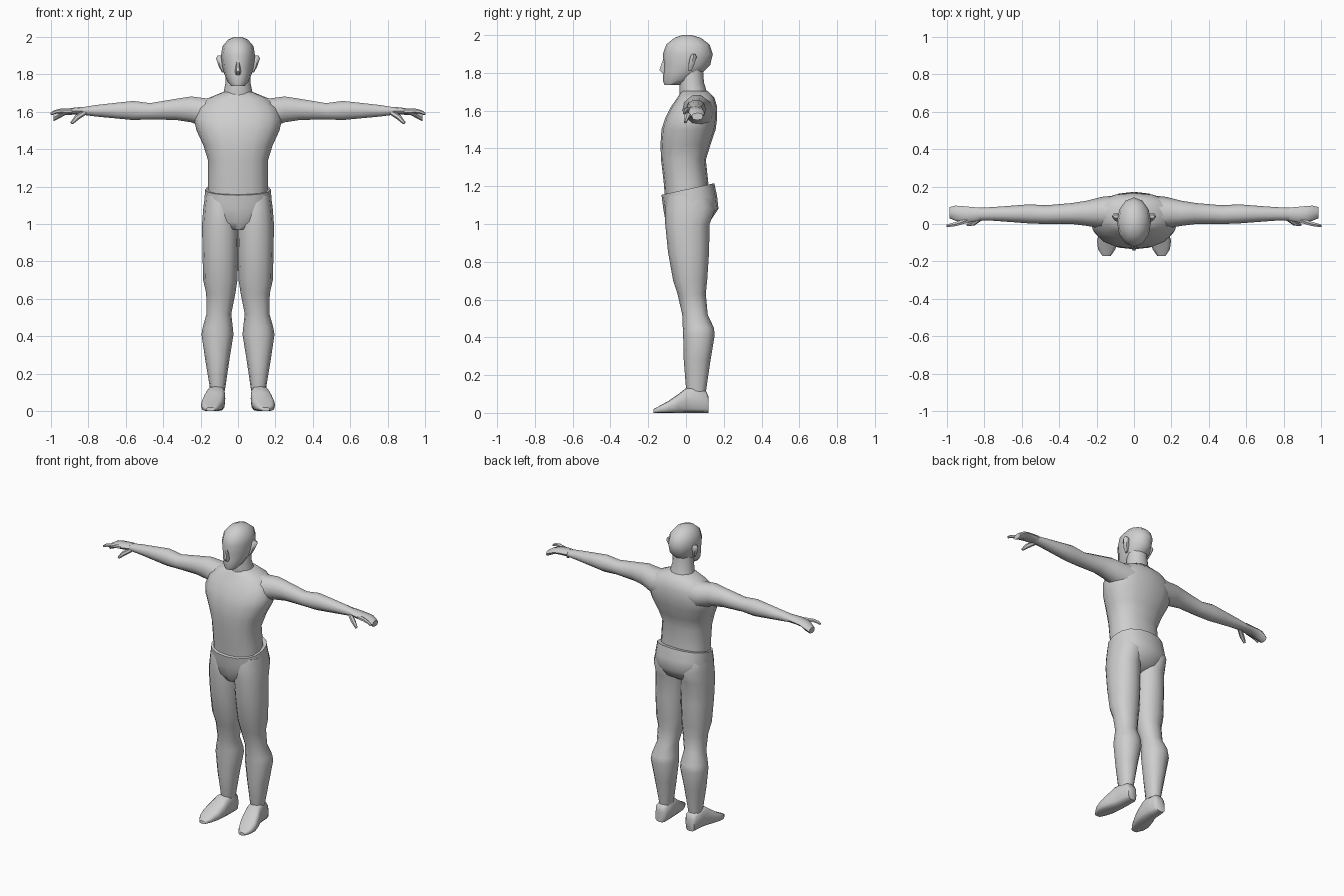
import bpy, bmesh, math
from mathutils import Vector

skin = bpy.data.materials.new("plain grey")
skin.diffuse_color = (0.62, 0.62, 0.62, 1)


def power(v, p):
    return math.copysign(abs(v) ** p, v)


def finish(name, rings, mirror):
    """Skin a list of point rings, cap the ends, smooth it."""
    bm = bmesh.new()
    loops = [[bm.verts.new(p) for p in ring] for ring in rings]
    n = len(loops[0])
    for a, b in zip(loops, loops[1:]):
        for i in range(n):
            j = (i + 1) % n
            bm.faces.new((a[i], a[j], b[j], b[i]))
    bm.faces.new(loops[0])
    bm.faces.new(loops[-1])
    bmesh.ops.recalc_face_normals(bm, faces=bm.faces[:])
    me = bpy.data.meshes.new(name)
    bm.to_mesh(me)
    bm.free()
    me.materials.append(skin)
    me.shade_smooth()
    me.set_sharp_from_angle(angle=math.radians(55))
    ob = bpy.data.objects.new(name, me)
    bpy.context.collection.objects.link(ob)
    if mirror:
        ob.modifiers.new("mirror", "MIRROR").use_mirror_merge = False
    return ob


def loft(name, axis, sections, sides=12, p=0.85, mirror=False):
    """Sections are (position on axis, a0, a1, b0, b1, optional z tilt along y)."""
    rings = []
    for t, a0, a1, b0, b1, *tilt in sections:
        ring = []
        for i in range(sides):
            ang = 2 * math.pi * i / sides
            a = (a0 + a1) / 2 + (a1 - a0) / 2 * power(math.cos(ang), p)
            b = (b0 + b1) / 2 + (b1 - b0) / 2 * power(math.sin(ang), p)
            pt = {"X": (t, a, b), "Y": (a, t, b), "Z": (a, b, t)}[axis]
            v = Vector(pt)
            if tilt:
                v.z += tilt[0] * (v.y - 0.01)
            ring.append(v)
        rings.append(ring)
    return finish(name, rings, mirror)


def tube(name, points, sides=6):
    """Mirrored tapering digit through (x, y, z, radius) points."""
    pts = [Vector(q[:3]) for q in points]
    rings = []
    for i, q in enumerate(points):
        d = (pts[min(i + 1, len(pts) - 1)] - pts[max(i - 1, 0)]).normalized()
        u = d.cross(Vector((0, 1, 0))).normalized()
        w = d.cross(u)
        rings.append([pts[i] + q[3] * (u * math.cos(k * math.tau / sides)
                                       + w * math.sin(k * math.tau / sides))
                      for k in range(sides)])
    return finish(name, rings, True)


# Head, nose and neck
loft("head", "Z", [
    (1.737, -.035, .035, -.115, -.03), (1.76, -.055, .055, -.122, .03),
    (1.80, -.073, .073, -.12, .085), (1.84, -.084, .084, -.118, .128),
    (1.90, -.091, .091, -.122, .142), (1.95, -.083, .083, -.105, .125),
    (1.985, -.053, .053, -.062, .08), (2.0, -.018, .018, -.02, .03)], p=1)
loft("nose", "Z", [
    (1.795, -.014, .014, -.125, -.09), (1.815, -.016, .016, -.145, -.09),
    (1.875, -.008, .008, -.122, -.09)], sides=6, p=1)
loft("neck", "Z", [
    (1.63, -.09, .09, -.03, .13), (1.70, -.078, .078, -.035, .11),
    (1.75, -.068, .068, -.035, .095), (1.82, -.066, .066, -.03, .09)], p=1)

# Ears
loft("ears", "Z", [
    (1.81, .07, .085, .01, .03), (1.84, .07, .102, .01, .045),
    (1.885, .075, .118, .02, .06), (1.90, .08, .11, .03, .05)],
    sides=6, p=1, mirror=True)

# Torso from hidden waist up to the shoulders
loft("torso", "Z", [
    (1.12, -.16, .16, -.11, .115), (1.22, -.16, .16, -.118, .118),
    (1.34, -.16, .16, -.132, .105), (1.42, -.185, .185, -.135, .13),
    (1.50, -.222, .222, -.13, .157), (1.56, -.235, .235, -.11, .165),
    (1.62, -.215, .215, -.08, .165), (1.67, -.165, .165, -.045, .15),
    (1.705, -.08, .08, -.025, .115)], sides=16)

# Arms
loft("arms", "X", [
    (.08, -.03, .155, 1.50, 1.695), (.17, -.025, .145, 1.51, 1.675),
    (.25, -.01, .125, 1.54, 1.685), (.33, .0, .112, 1.553, 1.672),
    (.47, .0, .10, 1.557, 1.648), (.56, .003, .105, 1.553, 1.66),
    (.65, .01, .098, 1.562, 1.65), (.76, .018, .09, 1.573, 1.637),
    (.85, .018, .086, 1.585, 1.622)], sides=10, p=.95, mirror=True)

# Hands with curled fingers, index finger and thumb
loft("hands", "X", [
    (.83, .018, .088, 1.584, 1.626), (.88, .008, .092, 1.584, 1.621),
    (.92, .008, .096, 1.583, 1.615), (.955, .018, .098, 1.565, 1.607),
    (.985, .03, .09, 1.55, 1.588)], sides=8, p=.8, mirror=True)
tube("index_fingers", [(.89, .02, 1.602, .015), (.95, .0, 1.604, .012),
                       (.98, -.006, 1.598, .01), (1.0, -.01, 1.587, .007)])
tube("thumbs", [(.82, .03, 1.595, .013), (.86, .005, 1.57, .015),
                (.89, -.005, 1.538, .008)])

# Hips with a sloping open-looking waistband
loft("hips", "Z", [
    (.97, -.06, .06, -.085, .06), (1.01, -.135, .135, -.108, .125),
    (1.08, -.182, .182, -.12, .172), (1.13, -.18, .18, -.125, .165, .1),
    (1.185, -.175, .175, -.13, .15, .22)], sides=16)

# Legs
loft("legs", "Z", [
    (.11, .07, .15, .005, .105), (.13, .067, .151, 0, .108),
    (.28, .045, .176, -.012, .13), (.41, .024, .195, -.015, .152),
    (.45, .028, .188, -.017, .148), (.52, .036, .168, -.02, .115),
    (.63, .014, .17, -.045, .105), (.70, .003, .186, -.068, .112),
    (.85, -.002, .19, -.095, .122), (1.0, -.004, .192, -.11, .125),
    (1.08, .0, .186, -.112, .155), (1.15, .02, .177, -.10, .13)],
    p=.9, mirror=True)

# Feet, heel to toe
loft("feet", "Y", [
    (.12, .082, .145, 0, .085), (.105, .07, .153, 0, .118),
    (.04, .068, .16, 0, .135), (.0, .068, .17, 0, .132),
    (-.04, .07, .185, 0, .10), (-.09, .08, .198, 0, .065),
    (-.135, .10, .192, 0, .04), (-.172, .125, .168, 0, .02)],
    sides=12, p=.6, mirror=True)
